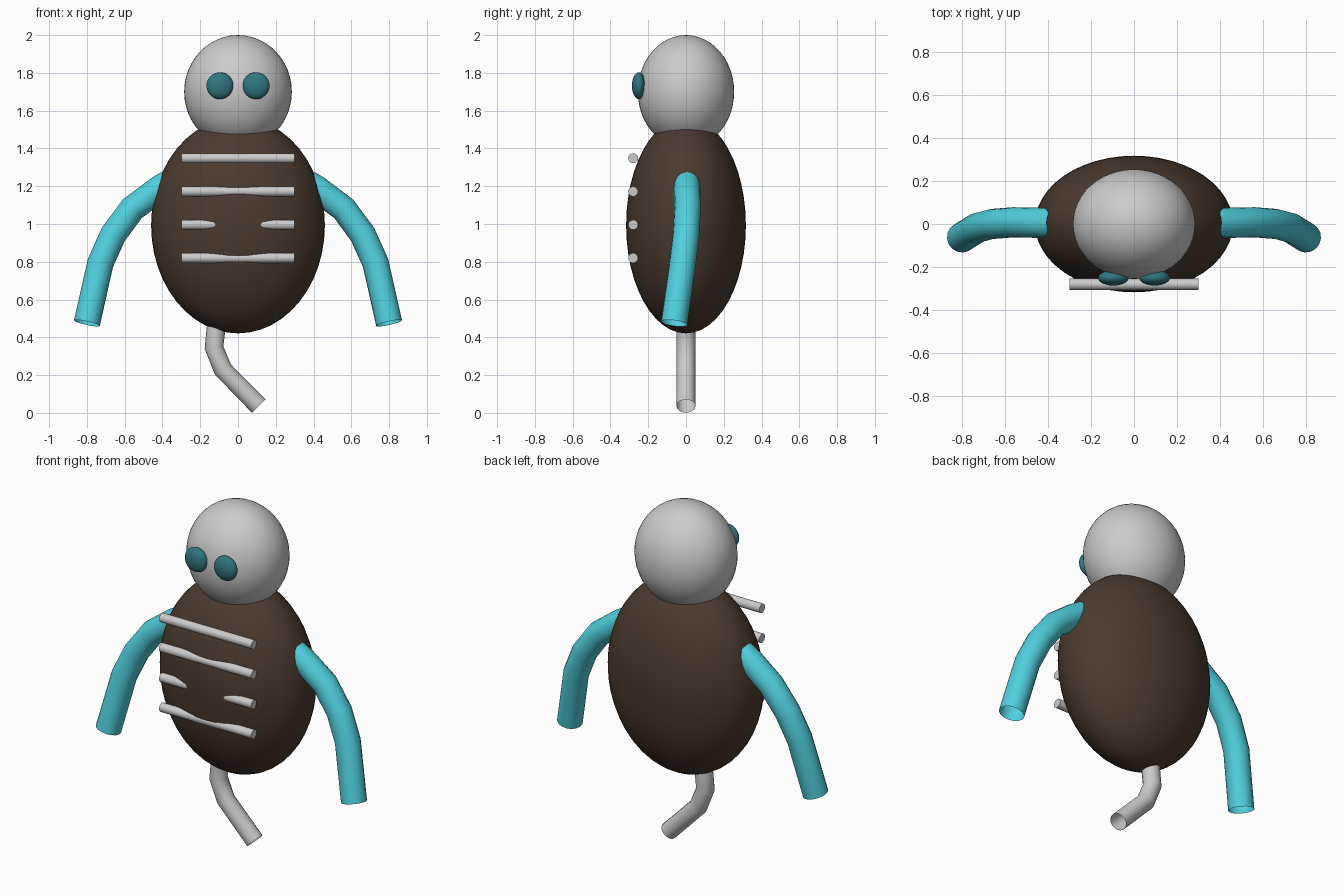
import bpy, math

if "Cube" in bpy.data.objects:
    bpy.data.objects.remove(bpy.data.objects["Cube"])


def material(name, rgb):
    m = bpy.data.materials.new(name)
    m.diffuse_color = (*rgb, 1)
    m.use_nodes = True
    m.node_tree.nodes["Principled BSDF"].inputs["Base Color"].default_value = m.diffuse_color
    return m


brown = material("brown", (0.07, 0.043, 0.028))
cyan = material("cyan", (0.08, 0.63, 0.73))
teal = material("teal", (0.03, 0.18, 0.21))


def ellipsoid(name, centre, radii, mat=None):
    bpy.ops.mesh.primitive_uv_sphere_add(segments=48, ring_count=24, radius=1, location=centre)
    o = bpy.context.object
    o.name = name
    o.scale = radii
    bpy.ops.object.transform_apply(location=False, rotation=False, scale=True)
    bpy.ops.object.shade_smooth()
    if mat:
        o.data.materials.append(mat)
    return o


def tube(name, points, radius, mat=None):
    # open-ended round tube along a bent path
    c = bpy.data.curves.new(name, 'CURVE')
    c.dimensions = '3D'
    c.bevel_depth = radius
    c.bevel_resolution = 6
    s = c.splines.new('POLY')
    s.points.add(len(points) - 1)
    for p, co in zip(s.points, points):
        p.co = (*co, 1)
    s.use_smooth = True
    o = bpy.data.objects.new(name, c)
    bpy.context.collection.objects.link(o)
    if mat:
        c.materials.append(mat)
    bpy.ops.object.select_all(action='DESELECT')
    o.select_set(True)
    bpy.context.view_layer.objects.active = o
    bpy.ops.object.convert(target='MESH')
    return bpy.context.object


# Torso and head
ellipsoid("body", (0, 0, 0.993), (0.46, 0.317, 0.572), brown)
ellipsoid("head", (0, 0, 1.70), (0.285, 0.255, 0.30))

# Eyes and arms, mirrored left and right
arm_path = [(0.37, 0.005, 1.215), (0.42, 0.005, 1.185), (0.56, 0.008, 1.08), (0.66, 0, 0.945),
            (0.728, -0.018, 0.795), (0.80, -0.063, 0.475)]
for side, sx in (("left", -1), ("right", 1)):
    ellipsoid(side + "_eye", (sx * 0.096, -0.25, 1.732), (0.071, 0.036, 0.071), teal)
    tube(side + "_arm", [(sx * x, y, z) for x, y, z in arm_path], 0.07, cyan)

# Ribs across the chest
for i in range(4):
    bpy.ops.mesh.primitive_cylinder_add(vertices=24, radius=0.026, depth=0.6,
                                        location=(0, -0.28, 1.348 - 0.176 * i),
                                        rotation=(0, math.pi / 2, 0))
    bpy.context.object.name = f"rib_{i + 1}"
    bpy.ops.object.shade_smooth_by_angle()

# Tail
tube("tail", [(-0.10, 0, 0.56), (-0.117, 0, 0.44), (-0.127, 0, 0.345),
              (-0.08, 0, 0.23), (0.11, 0, 0.036)], 0.05)
